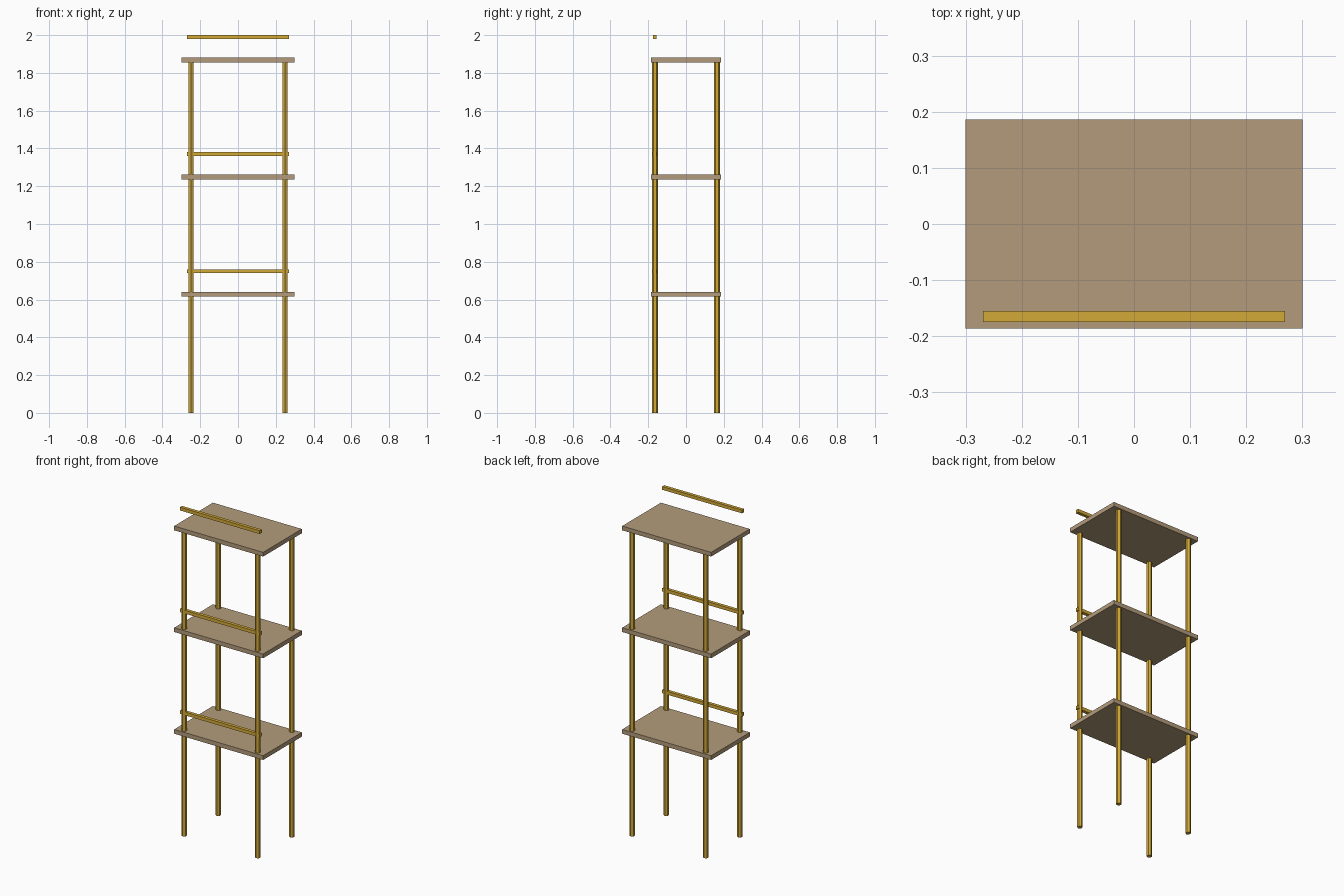
import bpy
from math import radians

if "Cube" in bpy.data.objects:
    bpy.data.objects.remove(bpy.data.objects["Cube"])


def material(name, rgb):
    m = bpy.data.materials.new(name)
    m.diffuse_color = (*rgb, 1)
    m.use_nodes = True
    m.node_tree.nodes["Principled BSDF"].inputs["Base Color"].default_value = m.diffuse_color
    return m


WOOD = material("wood", (0.45, 0.33, 0.20))
BRASS = material("brass", (0.65, 0.40, 0.04))


def box(name, loc, size, mat):
    bpy.ops.mesh.primitive_cube_add(size=1, location=loc)
    ob = bpy.context.object
    ob.name = name
    ob.scale = size
    bpy.ops.object.transform_apply(location=False, rotation=False, scale=True)
    ob.data.materials.append(mat)


def leg(name, x, y, height):
    bpy.ops.mesh.primitive_cylinder_add(vertices=6, radius=0.0155, depth=height,
                                        location=(x, y, height / 2))
    ob = bpy.context.object
    ob.name = name
    ob.data.materials.append(BRASS)


# Three shelves, each with a rail floating above its front edge
for i, label in enumerate(("lower", "middle", "upper")):
    z = 0.628 + 0.62 * i
    box(label + "_shelf", (0, 0, z), (0.6, 0.373, 0.026), WOOD)
    box(label + "_front_rail", (0, -0.165, z + 0.122), (0.538, 0.02, 0.02), BRASS)

# Four slim hexagonal legs running up to the upper shelf
for side, x in (("left", -0.248), ("right", 0.248)):
    for end, y in (("front", -0.165), ("back", 0.165)):
        leg(f"{end}_{side}_leg", x, y, 1.867)
